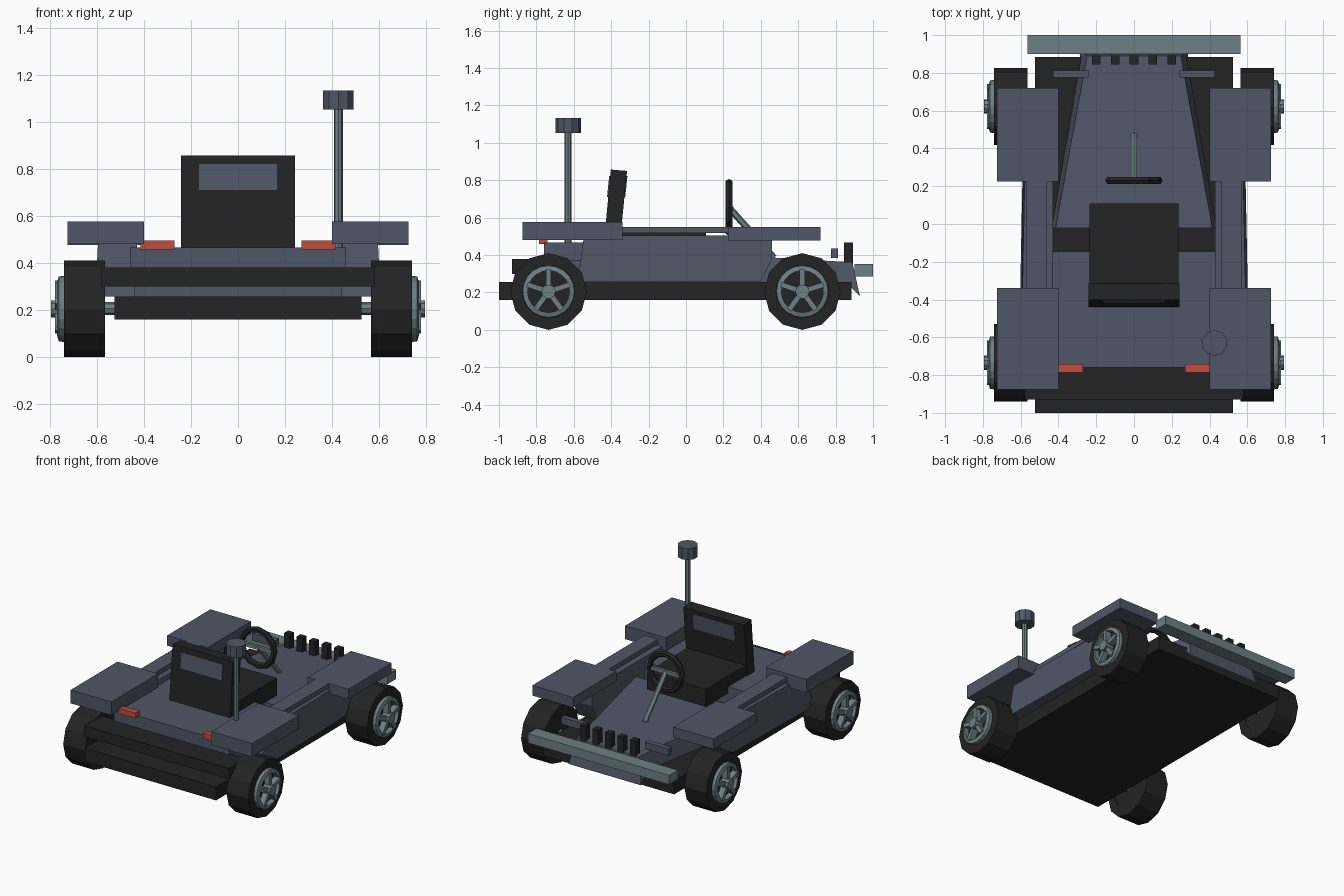
import bpy, bmesh, math
from mathutils import Matrix, Vector

if "Cube" in bpy.data.objects:
    bpy.data.objects.remove(bpy.data.objects["Cube"])


def mat(name, col):
    m = bpy.data.materials.new(name)
    m.diffuse_color = (*col, 1)
    m.use_nodes = True
    m.node_tree.nodes["Principled BSDF"].inputs["Base Color"].default_value = m.diffuse_color
    return m


SLATE = mat("slate_blue", (0.078, 0.094, 0.132))
BLACK = mat("rubber_black", (0.017, 0.017, 0.017))
STEEL = mat("steel_grey", (0.152, 0.215, 0.235))
RED = mat("light_red", (0.52, 0.075, 0.052))


def finish(name, bm, m):
    bmesh.ops.recalc_face_normals(bm, faces=bm.faces)
    me = bpy.data.meshes.new(name)
    bm.to_mesh(me)
    bm.free()
    me.materials.append(m)
    ob = bpy.data.objects.new(name, me)
    bpy.context.collection.objects.link(ob)
    return ob


def box(name, x, y, z, m, rot=None):
    """Box from (min, max) ranges, optionally turned about its centre."""
    bm = bmesh.new()
    bmesh.ops.create_cube(bm, size=1)
    size = [r[1] - r[0] for r in (x, y, z)]
    mid = Vector([(r[0] + r[1]) / 2 for r in (x, y, z)])
    bm.transform(Matrix.Translation(mid) @ (rot or Matrix()) @ Matrix.Diagonal((*size, 1)))
    return finish(name, bm, m)


def loft(name, sections, m):
    """Skin equal-length rings of points, capped at both ends."""
    bm = bmesh.new()
    rings = [[bm.verts.new(p) for p in s] for s in sections]
    n = len(rings[0])
    for a, b in zip(rings, rings[1:]):
        for i in range(n):
            j = (i + 1) % n
            bm.faces.new((a[i], a[j], b[j], b[i]))
    bm.faces.new(rings[0])
    bm.faces.new(rings[-1])
    return finish(name, bm, m)


def rod(name, a, b, r, n, m):
    a, b = Vector(a), Vector(b)
    bm = bmesh.new()
    bmesh.ops.create_cone(bm, cap_ends=True, segments=n, radius1=r, radius2=r, depth=(b - a).length)
    q = Vector((0, 0, 1)).rotation_difference(b - a).to_matrix().to_4x4()
    bm.transform(Matrix.Translation((a + b) / 2) @ q)
    return finish(name, bm, m)


def lathe(name, profile, n, m, place, closed=True):
    """Revolve (radius, height) points about z, then place the result."""
    bm = bmesh.new()
    rings = []
    for i in range(n):
        t = 2 * math.pi * i / n
        rings.append([bm.verts.new((r * math.cos(t), r * math.sin(t), h)) for r, h in profile])
    k = len(profile)
    for i in range(n):
        a, b = rings[i], rings[(i + 1) % n]
        for j in range(k if closed else k - 1):
            l = (j + 1) % k
            bm.faces.new((a[j], a[l], b[l], b[j]))
    bm.transform(place)
    return finish(name, bm, m)


# Chassis plate and bumpers
box("chassis_plate", (-.525, .525), (-1, .885), (.16, .257), BLACK)
box("rear_bumper", (-.58, .58), (-.93, -.74), (.30, .38), BLACK)
box("front_bumper", (-.565, .565), (.9, 1), (.285, .352), STEEL)

# Rear body
box("rear_body_upper", (-.46, .46), (-.76, -.145), (.37, .467), SLATE)
box("rear_body_lower", (-.44, .44), (-.74, -.145), (.257, .37), SLATE)

# Sloping, tapering hood with raked nose
loft("hood", [
    [(-.435, -.02, .257), (.435, -.02, .257), (.415, -.02, .415), (-.415, -.02, .415)],
    [(-.285, .87, .24), (.285, .87, .24), (.25, .88, .362), (-.25, .88, .362)],
    [(-.29, .93, .18), (.29, .93, .18), (.25, .89, .36), (-.25, .89, .36)],
], SLATE)

# Grille teeth
for i in range(5):
    x = -.2 + .1 * i
    box(f"grille_tooth_{i + 1}", (x - .023, x + .023), (.845, .892), (.34, .466), BLACK)

for s, side in ((1, "right"), (-1, "left")):
    def xr(a, b):
        return (min(s * a, s * b), max(s * a, s * b))

    # Side pod with slanted ends, and the rail on top
    prof = [(-.58, .257), (.40, .257), (.46, .38), (.46, .505), (-.545, .505)]
    loft(f"{side}_side_pod", [
        [(s * .43, y, z) for y, z in prof],
        [(s * (.607 - .02 * (y + .58) - (.012 if z > .4 else 0)), y, z) for y, z in prof],
    ], SLATE)
    box(f"{side}_rail", xr(.46, .57), (-.36, .24), (.517, .55), SLATE)

    # Fenders
    box(f"{side}_rear_fender", xr(.4, .725), (-.875, -.34), (.48, .577), SLATE)
    box(f"{side}_front_fender", xr(.4, .725), (.225, .72), (.477, .55), SLATE)

    # Front lamp bars and red tail lights
    box(f"{side}_lamp_bar", xr(.24, .43), (.775, .812), (.385, .435), SLATE)
    box(f"{side}_tail_light", xr(.27, .415), (-.785, -.74), (.458, .496), RED)

    # Wheels
    for cy, end in ((-.735, "rear"), (.622, "front")):
        name = f"{side}_{end}"
        c = Vector((0, cy, .205))
        # Local z points outward, local x points up
        place = Matrix.Translation(c) @ Matrix(((0, 0, s, 0), (0, 1, 0, 0), (1, 0, 0, 0), (0, 0, 0, 1)))
        lathe(f"{name}_tyre", [(.14, .565), (.205, .565), (.205, .74), (.14, .74)], 12, BLACK, place)
        rod(f"{name}_wheel_dish", c + Vector((s * .57, 0, 0)), c + Vector((s * .735, 0, 0)), .145, 12, BLACK)
        lathe(f"{name}_rim", [(.112, .73), (.142, .73), (.138, .762), (.112, .77)], 20, STEEL, place)
        rod(f"{name}_hub", c + Vector((s * .73, 0, 0)), c + Vector((s * .795, 0, 0)), .038, 10, STEEL)
        for k in range(5):
            t = 2 * math.pi * k / 5
            spoke = box(f"{name}_spoke_{k + 1}", (.02, .12), (-.014, .014), (.735, .778), STEEL)
            spoke.data.transform(place @ Matrix.Rotation(t, 4, 'Z'))
            spoke.data.flip_normals() if s > 0 else None
            spoke.data.update()

# Axles
for cy, end in ((-.735, "rear"), (.622, "front")):
    rod(f"{end}_axle", (-.6, cy, .207), (.6, cy, .207), .028, 8, STEEL)

# Seat
box("seat_cushion", (-.235, .235), (-.36, .108), (.42, .545), BLACK)
lean = [(-.44, .45), (-.355, .45), (-.315, .85), (-.402, .857)]
loft("seat_back", [[(x, y, z) for y, z in lean] for x in (-.242, .242)], BLACK)
pad = [(-.422, .71), (-.325, .71), (-.313, .822), (-.411, .822)]
loft("seat_back_panel", [[(x, y, z) for y, z in pad] for x in (-.165, .165)], SLATE)

# Steering wheel and column
ring = [(.13 + .022 * math.cos(math.pi * k / 3), .022 * math.sin(math.pi * k / 3)) for k in range(6)]
lathe("steering_wheel", ring, 12, BLACK, Matrix.Translation((0, .23, .655)) @ Matrix.Rotation(math.pi / 2, 4, 'X'))
box("steering_crossbar", (-.12, .12), (.22, .24), (.642, .668), STEEL)
rod("steering_column", (0, .225, .66), (0, .47, .385), .018, 6, STEEL)

# Mast with lamp head
rod("mast_pole", (.427, -.63, .46), (.427, -.63, 1.06), .019, 8, STEEL)
rod("mast_head", (.427, -.63, 1.052), (.427, -.63, 1.133), .068, 10, SLATE)
